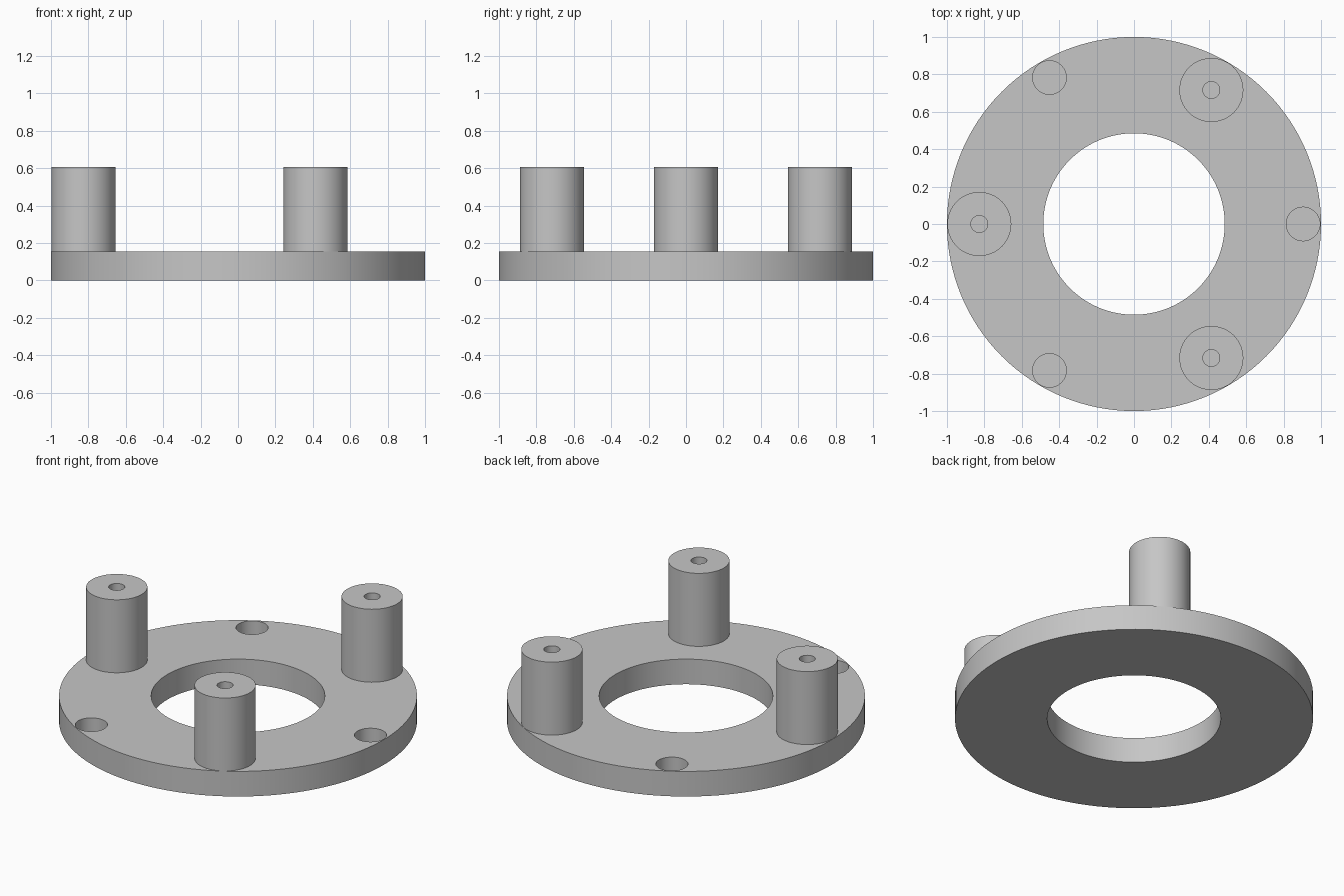
import bpy
import bmesh
import math

cube = bpy.data.objects.get("Cube")
if cube:
    bpy.data.objects.remove(cube, do_unlink=True)

PLATE_TOP, POST_TOP = 0.155, 0.605

grey = bpy.data.materials.new("light grey")
grey.use_nodes = True
colour = (0.565, 0.565, 0.565, 1)
grey.diffuse_color = colour
grey.node_tree.nodes["Principled BSDF"].inputs["Base Color"].default_value = colour


def lathe(name, profile, steps, location=(0, 0, 0), closed=False):
    """Revolve (radius, z) points around the z axis."""
    bm = bmesh.new()
    verts = [bm.verts.new((r, 0, z)) for r, z in profile]
    pairs = list(zip(verts, verts[1:] + verts[:1])) if closed else list(zip(verts, verts[1:]))
    edges = [bm.edges.new(p) for p in pairs]
    bmesh.ops.spin(bm, geom=verts + edges, cent=(0, 0, 0), axis=(0, 0, 1),
                   angle=math.tau, steps=steps)
    bmesh.ops.remove_doubles(bm, verts=bm.verts, dist=1e-5)
    bmesh.ops.recalc_face_normals(bm, faces=bm.faces)
    mesh = bpy.data.meshes.new(name)
    bm.to_mesh(mesh)
    bm.free()
    mesh.materials.append(grey)
    obj = bpy.data.objects.new(name, mesh)
    obj.location = location
    bpy.context.collection.objects.link(obj)
    return obj


def smooth(obj):
    bpy.ops.object.select_all(action='DESELECT')
    obj.select_set(True)
    bpy.context.view_layer.objects.active = obj
    bpy.ops.object.shade_smooth_by_angle(angle=math.radians(30))


def polar(radius, degrees, z=0):
    a = math.radians(degrees)
    return (radius * math.cos(a), radius * math.sin(a), z)


# Flat ring plate
plate = lathe("ring_plate", [(0.485, 0), (1, 0), (1, PLATE_TOP), (0.485, PLATE_TOP)],
              128, closed=True)

# Three blind sockets sunk into the plate near its rim
for i, angle in enumerate((0, 120, 240)):
    cutter = lathe(f"socket_cutter_{i + 1}",
                   [(0, 0.05), (0.09, 0.05), (0.09, 0.25), (0, 0.25)],
                   48, polar(0.904, angle))
    cut = plate.modifiers.new("socket", 'BOOLEAN')
    cut.operation = 'DIFFERENCE'
    cut.solver = 'EXACT'
    cut.object = cutter
    bpy.context.view_layer.objects.active = plate
    bpy.ops.object.modifier_apply(modifier=cut.name)
    bpy.data.objects.remove(cutter, do_unlink=True)
smooth(plate)

# Three upright posts with a narrow blind bore in the top
for i, angle in enumerate((60, 180, 300)):
    post = lathe(f"post_{i + 1}",
                 [(0, 0.14), (0.171, 0.14), (0.171, POST_TOP), (0.045, POST_TOP),
                  (0.045, 0.3), (0, 0.3)],
                 64, polar(0.827, angle))
    smooth(post)
